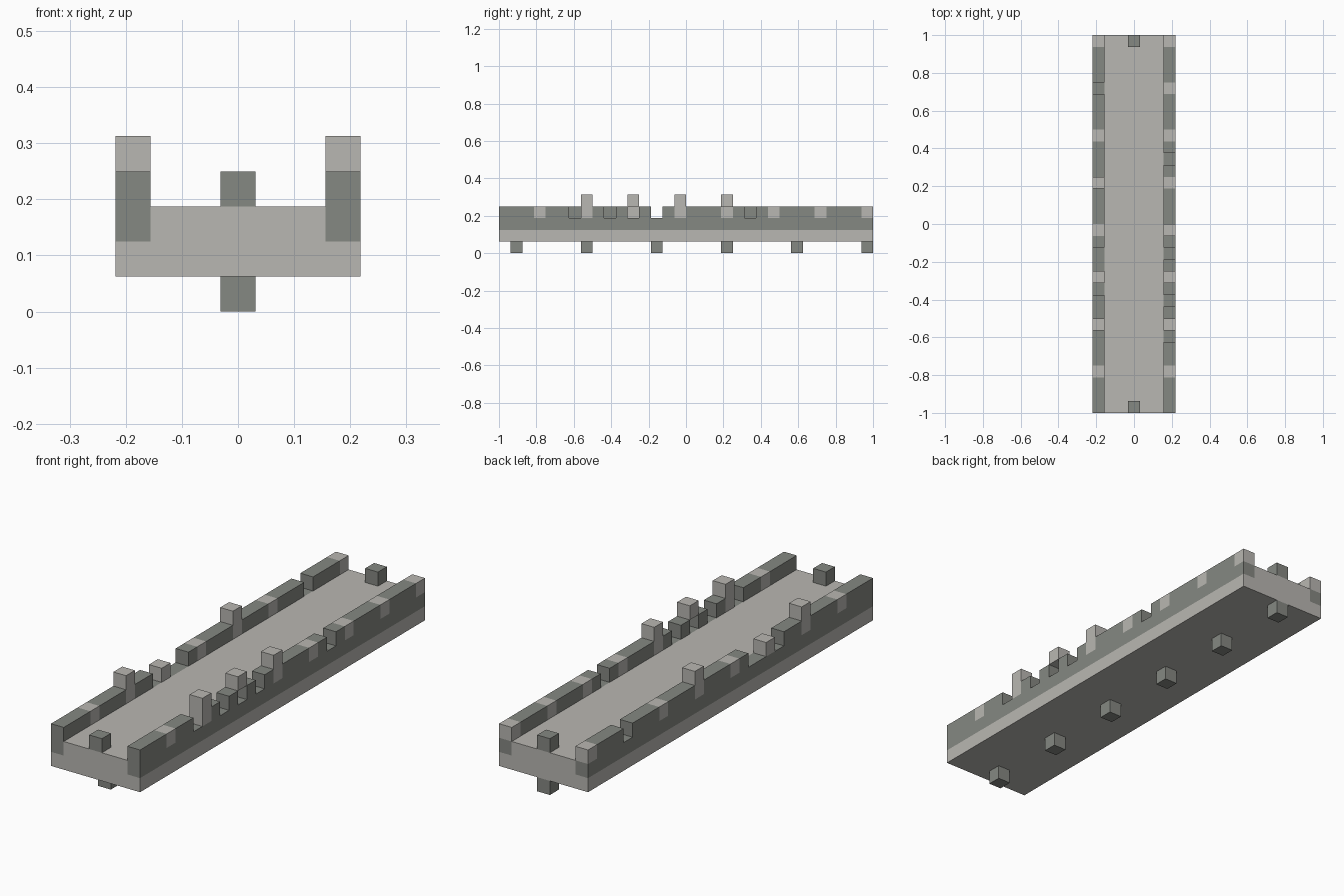
import bpy
import bmesh
from mathutils import Vector, Matrix

U = 1 / 16          # size of one building block
LENGTH = 32         # blocks along y

if "Cube" in bpy.data.objects:
    bpy.data.objects.remove(bpy.data.objects["Cube"], do_unlink=True)


def material(name, rgb):
    mat = bpy.data.materials.new(name)
    mat.use_nodes = True
    mat.diffuse_color = (*rgb, 1)
    mat.node_tree.nodes["Principled BSDF"].inputs["Base Color"].default_value = (*rgb, 1)
    return mat


LIGHT = material("light_stone", (0.485, 0.474, 0.445))
DARK = material("dark_stone", (0.235, 0.246, 0.223))


def finish(name, bm, mats):
    mesh = bpy.data.meshes.new(name)
    bmesh.ops.recalc_face_normals(bm, faces=bm.faces)
    bm.to_mesh(mesh)
    bm.free()
    for mat in mats:
        mesh.materials.append(mat)
    obj = bpy.data.objects.new(name, mesh)
    bpy.context.collection.objects.link(obj)
    return obj


def block(name, center, size, mat):
    """Plain box; centre and size in blocks."""
    bm = bmesh.new()
    scale = Matrix.Diagonal((*size, 1))
    bmesh.ops.create_cube(bm, size=1, matrix=Matrix.Scale(U, 4) @ Matrix.Translation(center) @ scale)
    return finish(name, bm, [mat])


def row_y(i):
    return i + 0.5 - LENGTH / 2


def block_wall(name, x, cells):
    """Wall one block thick; cells maps (row, layer) to a material index."""
    bm = bmesh.new()
    for (row, layer), index in cells.items():
        c = Vector((x, row_y(row), layer + 0.5))
        for axis in range(3):
            for sign in (-1, 1):
                step = [0, 0, 0]
                step[axis] = sign
                if (row + step[1], layer + step[2]) in cells and axis > 0:
                    continue        # hidden between two blocks
                n = Vector(step) / 2
                a = Vector((step[2], step[0], step[1])) / 2
                b = n.cross(a) * 2
                corners = [c + n + s * a + t * b for s, t in ((-1, -1), (1, -1), (1, 1), (-1, 1))]
                bm.faces.new([bm.verts.new(p * U) for p in corners]).material_index = index
    bmesh.ops.remove_doubles(bm, verts=bm.verts, dist=U / 100)
    return finish(name, bm, [DARK, LIGHT])


# Deck: a wide slab with a narrower floor between the kerbs
block("deck_slab", (0, 0, 1.5), (7, LENGTH, 1), LIGHT)
block("deck_floor", (0, 0, 2.5), (5, LENGTH, 1), LIGHT)

# Parapets: dark kerb, worn dark wall with a light block every fourth row, light posts
parapets = {
    "left_parapet": (3, {6, 9, 11, 13, 21}, (7, 11, 15)),
    "right_parapet": (-3, {10, 12, 13, 27}, (7, 19)),
}
for name, (x, gaps, posts) in parapets.items():
    cells = {(row, 2): 0 for row in range(LENGTH)}
    cells.update({(row, 3): int(row % 4 == 3) for row in range(LENGTH) if row not in gaps})
    cells.update({(row, 4): 1 for row in posts})
    block_wall(name, x, cells)

# Blocks at the two ends of the floor
for name, row in (("front_end_block", 0), ("back_end_block", LENGTH - 1)):
    block(name, (0, row_y(row), 3.5), (1, 1, 1), DARK)

# Feet along the underside
for n, row in enumerate(range(1, LENGTH, 6), 1):
    block(f"foot_{n}", (0, row_y(row), 0.5), (1, 1, 1), DARK)
